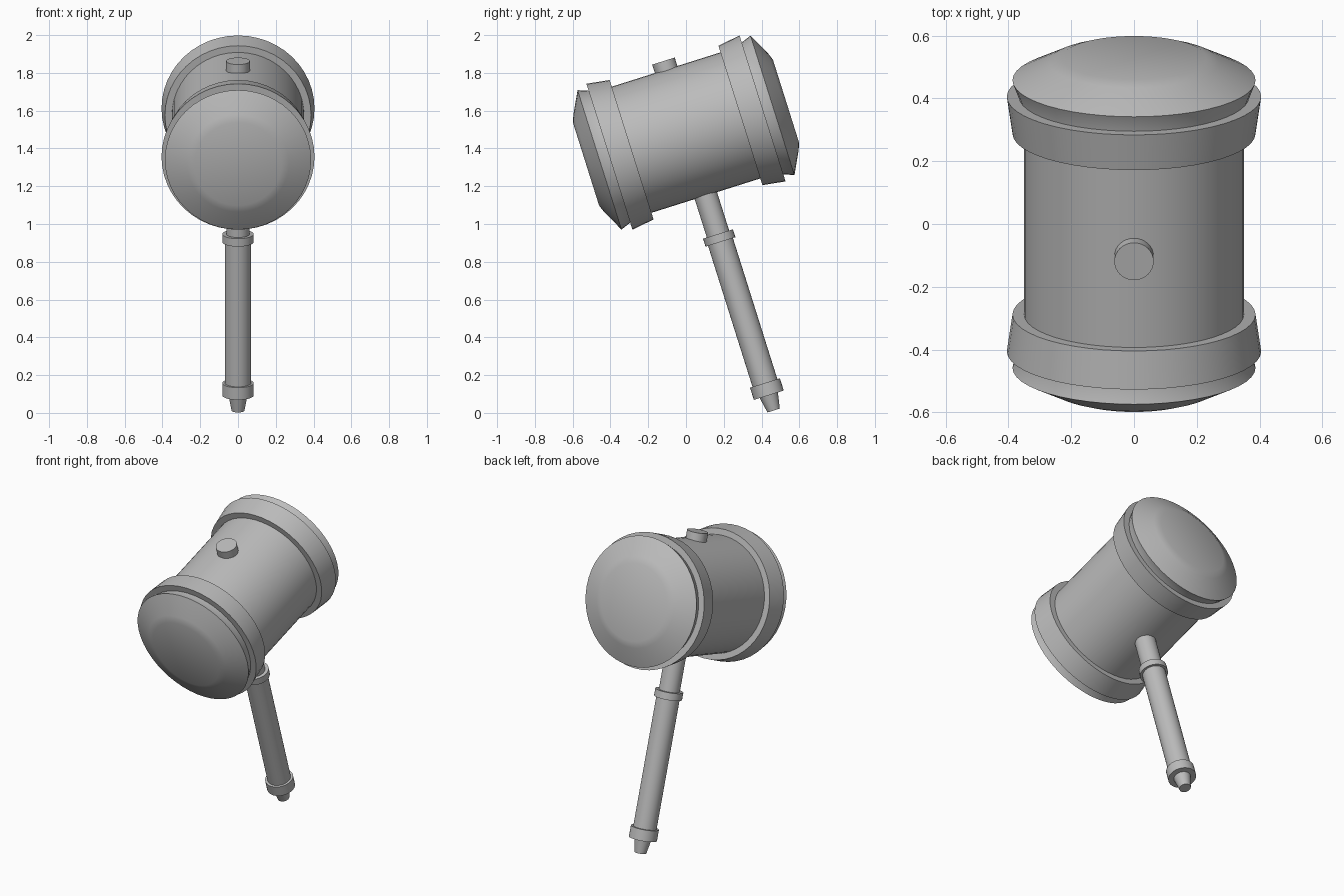
import bpy, bmesh, math
from mathutils import Matrix

cube = bpy.data.objects.get("Cube")
if cube:
    bpy.data.objects.remove(cube, do_unlink=True)

grey = bpy.data.materials.new("plain_grey")
grey.use_nodes = True
colour = (0.5, 0.5, 0.5, 1)
grey.diffuse_color = colour
grey.node_tree.nodes["Principled BSDF"].inputs["Base Color"].default_value = colour

# Whole hammer leans back about the middle of its head
TILT = Matrix.Translation((0, 0, 1.484)) @ Matrix.Rotation(math.radians(17.5), 4, "X")
TO_BACK = Matrix.Rotation(math.radians(-90), 4, "X")
TO_FRONT = Matrix.Rotation(math.radians(90), 4, "X")


def lathe(name, profile, turn=Matrix.Identity(4), sides=32):
    """Turn a (radius, height) profile around z, closing both ends on the axis."""
    points = [(0, profile[0][1])] + profile + [(0, profile[-1][1])]
    bm = bmesh.new()
    verts = [bm.verts.new((r, 0, h)) for r, h in points]
    edges = [bm.edges.new(pair) for pair in zip(verts, verts[1:])]
    bmesh.ops.spin(bm, geom=verts + edges, axis=(0, 0, 1), cent=(0, 0, 0),
                   angle=math.tau, steps=sides, use_duplicate=False)
    bmesh.ops.remove_doubles(bm, verts=bm.verts, dist=0.0001)
    bmesh.ops.recalc_face_normals(bm, faces=bm.faces)
    mesh = bpy.data.meshes.new(name)
    bm.to_mesh(mesh)
    bm.free()
    mesh.materials.append(grey)
    obj = bpy.data.objects.new(name, mesh)
    bpy.context.collection.objects.link(obj)
    obj.matrix_world = TILT @ turn
    bpy.ops.object.select_all(action="DESELECT")
    obj.select_set(True)
    bpy.context.view_layer.objects.active = obj
    bpy.ops.object.shade_smooth_by_angle(angle=math.radians(30))
    return obj


# Head barrel
lathe("head_barrel", [(0.35, -0.36), (0.35, 0.36)], TO_BACK, 48)

# Flared band and domed striking face at each end
for side, turn in (("front", TO_FRONT), ("back", TO_BACK)):
    lathe(side + "_band", [(0.387, 0.302), (0.405, 0.425)], turn, 48)
    lathe(side + "_striking_face",
          [(0.366, 0.40), (0.366, 0.425), (0.387, 0.48), (0.27, 0.54), (0.23, 0.555)],
          turn, 48)

# Handle running through the head, from top peg to bottom tip
lathe("top_peg", [(0.0625, 0.30), (0.0625, 0.397)])
lathe("handle_neck", [(0.062, -0.58), (0.062, -0.30)])
lathe("handle_collar", [(0.083, -0.607), (0.083, -0.563)])
lathe("handle_grip", [(0.069, -1.41), (0.069, -0.59)])
lathe("handle_pommel", [(0.083, -1.458), (0.083, -1.39)])
lathe("handle_tip", [(0.034, -1.543), (0.052, -1.45)])
